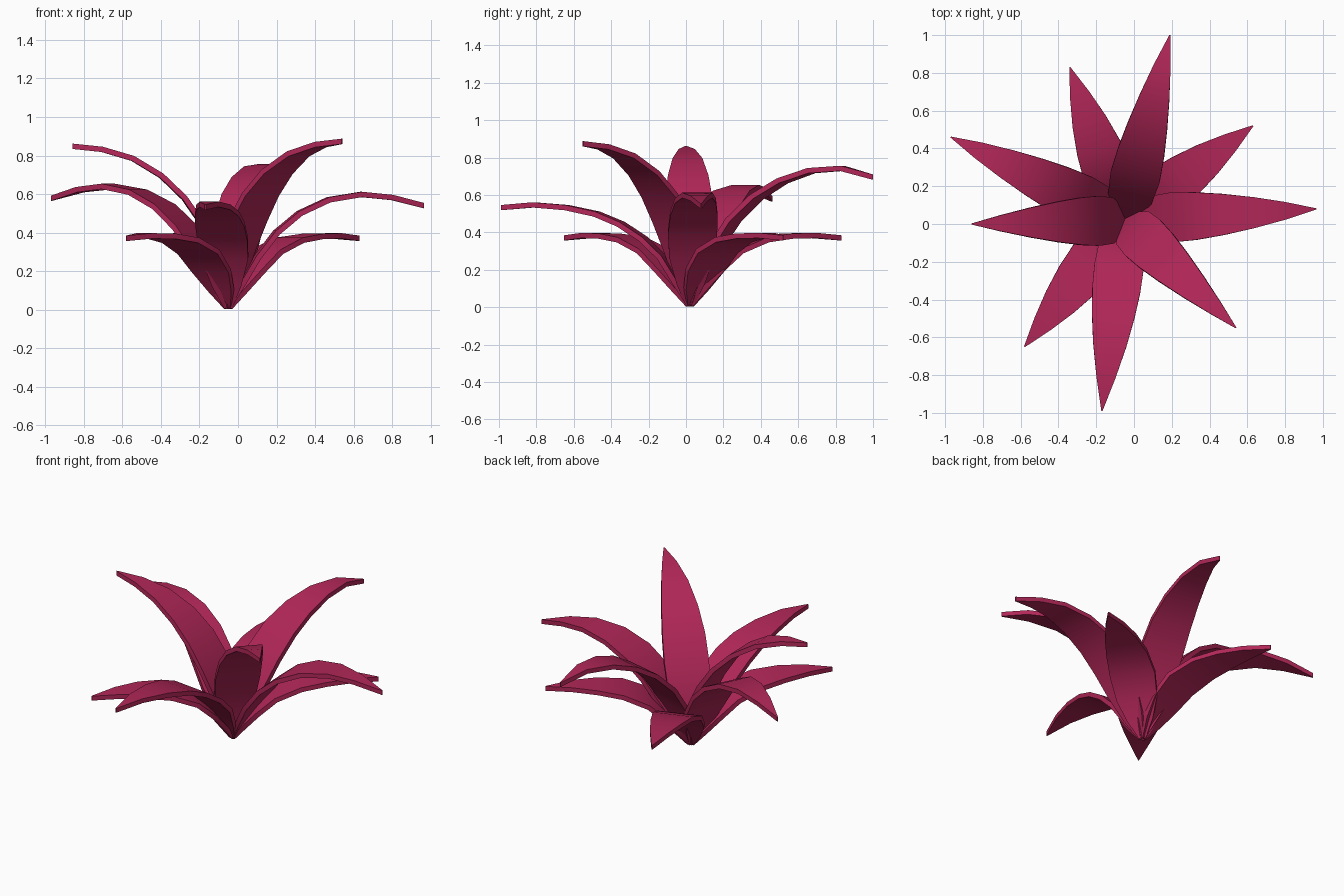
import bpy, math
from mathutils import Vector

if "Cube" in bpy.data.objects:
    bpy.data.objects.remove(bpy.data.objects["Cube"])

mat = bpy.data.materials.new("crimson leaf")
mat.diffuse_color = (0.44, 0.02, 0.096, 1)
mat.use_nodes = True
mat.node_tree.nodes["Principled BSDF"].inputs["Base Color"].default_value = mat.diffuse_color

CENTRE = Vector((-0.05, 0.02))
THICK = 0.028
# width of a leaf along its length
WIDTH = [(0, .04), (.12, .165), (.25, .25), (.4, .268), (.55, .24), (.7, .185), (.85, .105), (1, .006)]

# side profiles: (distance out from the centre, height)
LOW = [(0, .012), (.06, .1), (.14, .2), (.25, .3), (.4, .36), (.55, .38), (.7, .383), (.855, .37)]
MID = [(0, .012), (.07, .13), (.15, .27), (.25, .4), (.37, .5), (.52, .57), (.69, .598), (.85, .582), (1.015, .54)]
FLAT = [(0, .012), (.07, .13), (.15, .27), (.25, .37), (.37, .45), (.5, .505), (.66, .54), (.84, .555), (1.015, .54)]
TALL = [(0, .012), (.06, .15), (.13, .3), (.24, .465), (.37, .59), (.51, .675), (.67, .73), (.84, .742), (1.01, .695)]
HIGH = [(0, .012), (.03, .15), (.07, .31), (.14, .45), (.23, .58), (.35, .695), (.5, .785), (.66, .832), (.815, .848)]

# name, tip position seen from above, profile, height factor
LEAVES = [
    ("low_leaf_back", (-.34, .83), LOW, 1), ("low_leaf_right", (.63, .52), LOW, 1),
    ("low_leaf_left", (-.58, -.65), LOW, 1),
    ("middle_leaf_left", (-.97, .46), MID, 1.07), ("middle_leaf_right", (.965, .08), MID, 1),
    ("middle_leaf_front", (-.17, -.99), FLAT, .985),
    ("high_leaf_left", (-.86, 0), HIGH, 1), ("high_leaf_right", (.54, -.55), HIGH, 1.03),
    ("high_leaf_back", (.19, 1.0), TALL, 1),
]


def width_at(t):
    for (a, u), (b, v) in zip(WIDTH, WIDTH[1:]):
        if t <= b:
            return u + (v - u) * (t - a) / (b - a)
    return WIDTH[-1][1]


def make_leaf(name, tip, profile, zf):
    out = Vector(tip) - CENTRE
    scale = out.length / profile[-1][0]
    out.normalize()
    side = Vector((-out.y, out.x, 0))
    pts = [Vector((CENTRE.x + out.x * r * scale, CENTRE.y + out.y * r * scale, z * zf)) for r, z in profile]
    run = [0]
    for a, b in zip(pts, pts[1:]):
        run.append(run[-1] + (b - a).length)
    verts, faces = [], []
    for i, p in enumerate(pts):
        tangent = pts[min(i + 1, len(pts) - 1)] - pts[max(i - 1, 0)]
        up = tangent.cross(side).normalized() * THICK / 2
        if i == len(pts) - 1:
            up = Vector((0, 0, THICK / 2))
        half = side * width_at(min(run[i] / run[-1], 1)) / 2
        verts += [p + half + up, p - half + up, p - half - up, p + half - up]
    n = len(pts)
    for i in range(n - 1):
        for k in range(4):
            a, b = 4 * i + k, 4 * i + (k + 1) % 4
            faces.append((a, b, b + 4, a + 4))
    faces += [(3, 2, 1, 0), tuple(range(4 * n - 4, 4 * n))]
    me = bpy.data.meshes.new(name)
    me.from_pydata(verts, [], faces)
    me.materials.append(mat)
    ob = bpy.data.objects.new(name, me)
    bpy.context.collection.objects.link(ob)
    # consistent outward normals and smooth blades with sharp rims
    bpy.context.view_layer.objects.active = ob
    ob.select_set(True)
    bpy.ops.object.mode_set(mode='EDIT')
    bpy.ops.mesh.select_all(action='SELECT')
    bpy.ops.mesh.normals_make_consistent(inside=False)
    bpy.ops.object.mode_set(mode='OBJECT')
    bpy.ops.object.shade_smooth_by_angle(angle=math.radians(40))
    ob.select_set(False)


for leaf in LEAVES:
    make_leaf(*leaf)
